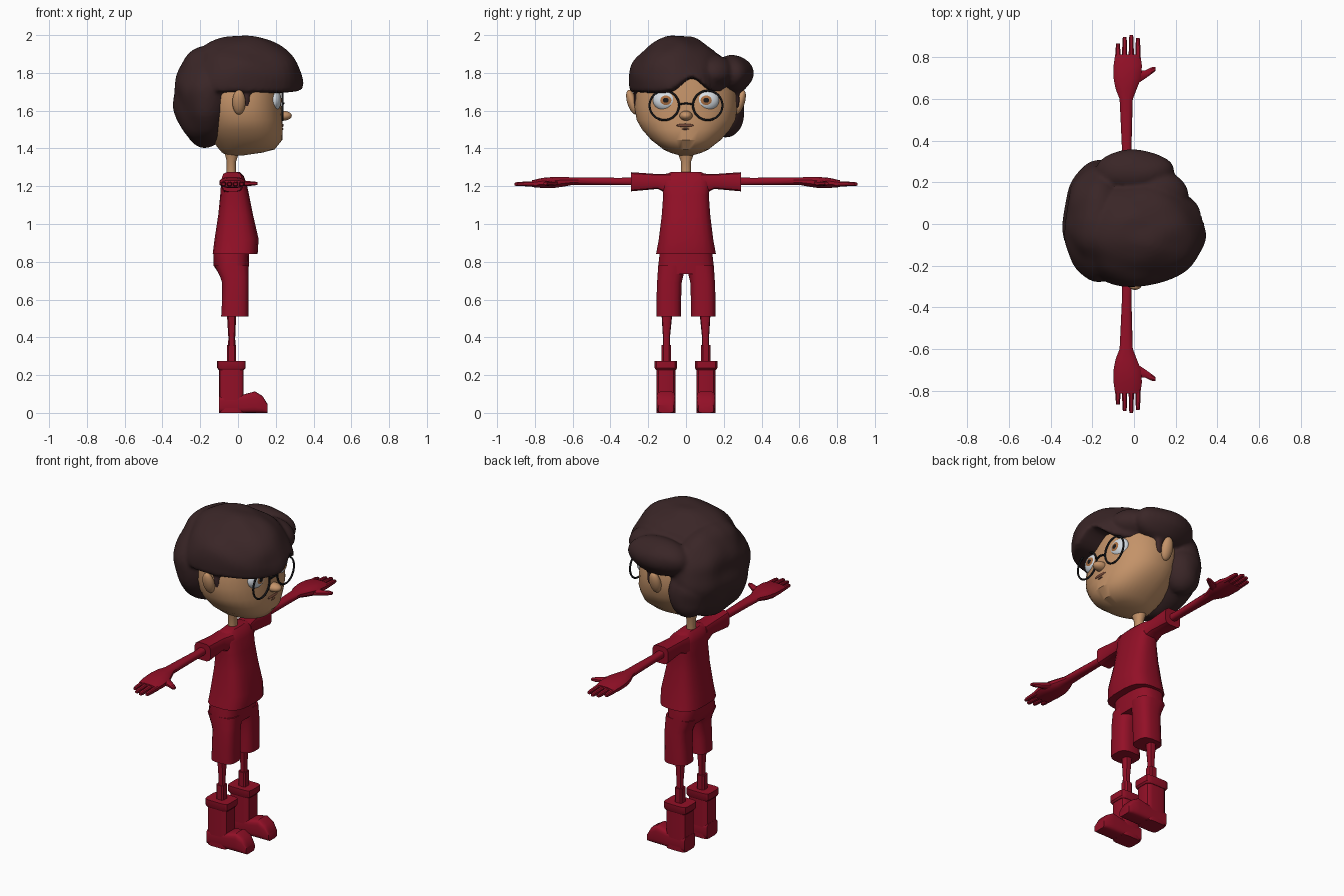
import bpy, bmesh, math
from mathutils import Vector, Matrix, noise

if "Cube" in bpy.data.objects:
    bpy.data.objects.remove(bpy.data.objects["Cube"])


def material(name, rgb):
    m = bpy.data.materials.new(name)
    m.diffuse_color = (*rgb, 1)
    m.use_nodes = True
    m.node_tree.nodes["Principled BSDF"].inputs["Base Color"].default_value = m.diffuse_color
    return m


RED = material("red cloth", (0.29, 0.005, 0.02))
SKIN = material("skin", (0.55, 0.29, 0.14))
HAIR = material("dark brown hair", (0.042, 0.019, 0.02))
BLACK = material("black", (0.01, 0.01, 0.012))
WHITE = material("eye white", (0.68, 0.73, 0.78))
IRIS = material("amber iris", (0.42, 0.17, 0.06))
LIP = material("brown lip", (0.2, 0.075, 0.045))


def finish(name, bm, mats, mirror=False, angle=35):
    bmesh.ops.recalc_face_normals(bm, faces=bm.faces)
    me = bpy.data.meshes.new(name)
    bm.to_mesh(me)
    bm.free()
    for m in mats:
        me.materials.append(m)
    ob = bpy.data.objects.new(name, me)
    bpy.context.collection.objects.link(ob)
    bpy.ops.object.select_all(action='DESELECT')
    ob.select_set(True)
    bpy.context.view_layer.objects.active = ob
    bpy.ops.object.shade_smooth_by_angle(angle=math.radians(angle))
    if mirror:
        mod = ob.modifiers.new("mirror", 'MIRROR')
        mod.use_axis = (False, True, False)
        mod.use_mirror_merge = False
    return ob


def loft(name, axis, rows, mat, n=16, p=2.5, mirror=False):
    """Rows are (position on axis, a0, a1, b0, b1) rounded rectangles."""
    order = {'x': (0, 1, 2), 'y': (1, 0, 2), 'z': (2, 0, 1)}[axis]
    bm = bmesh.new()
    rings = []
    for t, a0, a1, b0, b1 in rows:
        ring = []
        for i in range(n):
            w = 2 * math.pi * (i + 0.5) / n
            c, s = math.cos(w), math.sin(w)
            co = [0, 0, 0]
            co[order[0]] = t
            co[order[1]] = (a0 + a1) / 2 + (a1 - a0) / 2 * math.copysign(abs(c) ** (2 / p), c)
            co[order[2]] = (b0 + b1) / 2 + (b1 - b0) / 2 * math.copysign(abs(s) ** (2 / p), s)
            ring.append(bm.verts.new(co))
        rings.append(ring)
    for r, q in zip(rings, rings[1:]):
        for i in range(n):
            j = (i + 1) % n
            bm.faces.new((r[i], r[j], q[j], q[i]))
    bm.faces.new(rings[0])
    bm.faces.new(rings[-1])
    return finish(name, bm, [mat], mirror)


def ball(bm, centre, radii, rot=None, u=24, v=16):
    mat = Matrix.Translation(centre) @ (rot or Matrix()) @ Matrix.Diagonal((*radii, 1))
    return bmesh.ops.create_uvsphere(bm, u_segments=u, v_segments=v, radius=1, matrix=mat)["verts"]


def ellipsoid(name, centre, radii, mat, rot=None, mirror=False):
    bm = bmesh.new()
    ball(bm, centre, radii, rot)
    return finish(name, bm, [mat], mirror, 60)


# Shirt with flared sleeves
loft("shirt", 'z', [(0.84, -.135, .105, -.16, .16), (0.92, -.125, .11, -.145, .145),
                    (1.05, -.105, .08, -.129, .129), (1.15, -.095, .06, -.122, .122),
                    (1.22, -.09, .045, -.13, .13), (1.255, -.08, .03, -.125, .125),
                    (1.275, -.06, .01, -.08, .08)], RED, 20, 3)
loft("sleeve", 'y', [(.08, -.085, .035, 1.15, 1.268), (.15, -.08, .015, 1.185, 1.265),
                     (.29, -.085, .02, 1.172, 1.275)], RED, 12, 4, True)

# Arms, hands, fingers and thumbs
loft("arm", 'y', [(.2, -.06, -.01, 1.205, 1.25), (.35, -.058, -.012, 1.205, 1.245),
                  (.5, -.065, -.008, 1.207, 1.247), (.6, -.07, -.005, 1.207, 1.247),
                  (.65, -.09, .015, 1.197, 1.25), (.7, -.1, .035, 1.19, 1.25),
                  (.76, -.1, .04, 1.19, 1.245), (.815, -.092, .032, 1.195, 1.232)], RED, 12, 2.5, True)
for i, (x, tip) in enumerate([(-.077, .868), (-.045, .898), (-.013, .908), (.019, .893)]):
    loft(f"finger_{i + 1}", 'y', [(.79, x - .014, x + .014, 1.198, 1.228),
                                  (tip - .015, x - .011, x + .011, 1.2, 1.223),
                                  (tip, x - .009, x + .009, 1.203, 1.218)], RED, 8, 3, True)
loft("thumb", 'x', [(0, .66, .74, 1.198, 1.238), (.05, .695, .738, 1.2, 1.228),
                    (.085, .72, .754, 1.203, 1.226), (.103, .735, .755, 1.207, 1.222)], RED, 8, 2.5, True)

# Shorts: hips and two legs
loft("shorts_hips", 'z', [(.735, -.1, .055, -.15, .15), (.78, -.13, .058, -.148, .148),
                          (.85, -.13, .06, -.14, .14)], RED, 20, 3)
loft("shorts_leg", 'z', [(.51, -.09, .056, .025, .157), (.6, -.085, .056, .025, .157),
                         (.69, -.085, .057, .022, .154), (.72, -.095, .057, .015, .152),
                         (.78, -.125, .057, 0, .148)], RED, 16, 3, True)

# Shins, socks and boots
loft("shin", 'z', [(.27, -.055, -.012, .083, .125), (.4, -.052, -.014, .085, .122),
                   (.53, -.06, -.008, .072, .13)], RED, 10, 2.5, True)
loft("sock", 'z', [(.25, -.06, -.01, .079, .13), (.36, -.06, -.01, .079, .13)], RED, 8, 4, True)
loft("boot_shaft", 'z', [(0, -.1, .03, .055, .157), (.24, -.1, .03, .055, .157)], RED, 16, 5, True)
loft("boot_cuff", 'z', [(.228, -.103, .033, .053, .16), (.238, -.111, .041, .047, .166),
                        (.275, -.111, .041, .047, .166)], RED, 16, 6, True)
loft("boot_foot", 'x', [(-.1, .055, .157, 0, .09), (.03, .055, .157, 0, .098),
                        (.09, .055, .157, 0, .114), (.13, .057, .155, 0, .09),
                        (.157, .065, .147, 0, .045)], RED, 20, 4.5, True)

# Neck and head
loft("neck", 'z', [(1.24, -.06, -.01, -.027, .027), (1.33, -.06, -.01, -.027, .027),
                   (1.39, -.075, .01, -.05, .05)], SKIN, 16, 2.2)
loft("head", 'z', [(1.362, -.055, .02, -.03, .03), (1.378, -.085, .13, -.085, .085),
                   (1.395, -.1, .195, -.12, .12), (1.445, -.14, .235, -.185, .185),
                   (1.5, -.17, .237, -.233, .233), (1.55, -.18, .236, -.262, .262),
                   (1.62, -.2, .23, -.273, .273), (1.7, -.2, .225, -.27, .27),
                   (1.8, -.19, .21, -.24, .24), (1.88, -.1, .12, -.12, .12)], SKIN, 36, 2.2)
ellipsoid("ear", (.005, .285, 1.645), (.035, .026, .068), SKIN,
          Matrix.Rotation(math.radians(-17), 4, 'X'), True)
ellipsoid("nose", (.237, 0, 1.573), (.048, .034, .026), SKIN)
ellipsoid("mouth", (.234, -.005, 1.522), (.008, .045, .009), LIP)
ellipsoid("lower_lip", (.233, -.003, 1.503), (.008, .022, .005), LIP)

# Eyes: iris and pupil are chosen by distance from the forward pole
bm = bmesh.new()
ball(bm, (0, 0, 0), (1, 1, 1), Matrix.Rotation(math.pi / 2, 4, 'Y'), 28, 28)
for f in bm.faces:
    c = f.calc_center_median()
    ang = math.degrees(math.acos(max(-1, min(1, c.x))))
    f.material_index = 2 if ang < 13 else 1 if ang < 29 else 0
for v in bm.verts:
    v.co = Vector((.19 + .04 * v.co.x, .107 + .068 * v.co.y, 1.655 + .058 * v.co.z))
finish("eye", bm, [WHITE, IRIS, BLACK], True, 60)

# Round glasses with a bridge
bpy.ops.mesh.primitive_torus_add(location=(.236, .115, 1.628), rotation=(0, math.pi / 2, 0),
                                 major_radius=.078, minor_radius=.0055,
                                 major_segments=32, minor_segments=6)
rim = bpy.context.object
rim.name = "glasses_rim"
rim.data.materials.append(BLACK)
bpy.ops.object.transform_apply(location=True, rotation=True)
bpy.ops.object.shade_smooth()
mod = rim.modifiers.new("mirror", 'MIRROR')
mod.use_axis = (False, True, False)
loft("glasses_bridge", 'y', [(-.04, .231, .241, 1.628, 1.638), (0, .236, .247, 1.634, 1.644),
                             (.04, .231, .241, 1.628, 1.638)], BLACK, 8)

# Hair: overlapping wavy masses fused together
bm = bmesh.new()
crown = ball(bm, (.025, -.04, 1.74), (.32, .265, .257), None, 48, 32)
for v in crown:  # flat fringe edge with a parted gap over the forehead
    edge = 1.705
    if v.co.x > .1:
        edge += .085 * math.exp(-((v.co.y - .03) / .07) ** 2)
    if v.co.z < edge:
        v.co.z = edge - (edge - v.co.z) * .08
ball(bm, (-.17, .01, 1.675), (.17, .285, .265), None, 48, 32)
ball(bm, (0, .245, 1.79), (.19, .11, .105), None, 32, 24)
ball(bm, (.11, .15, 1.8), (.16, .1, .09), None, 32, 24)
ball(bm, (-.16, .2, 1.6), (.11, .11, .14), None, 32, 24)
for s in (-1, 1):
    ball(bm, (.045, s * .262, 1.675), (.024, .022, .075))
for v in bm.verts:
    q = Vector((v.co.x * 5, v.co.y * 9, v.co.z * 9))
    d = (v.co - Vector((-.02, 0, 1.7))).normalized()
    v.co += d * .016 * noise.noise(q)
hair = finish("hair", bm, [HAIR], False, 60)
mod = hair.modifiers.new("fuse", 'REMESH')
mod.mode = 'VOXEL'
mod.voxel_size = .012
mod.use_smooth_shade = True
mod = hair.modifiers.new("soften", 'SMOOTH')
mod.iterations = 2
